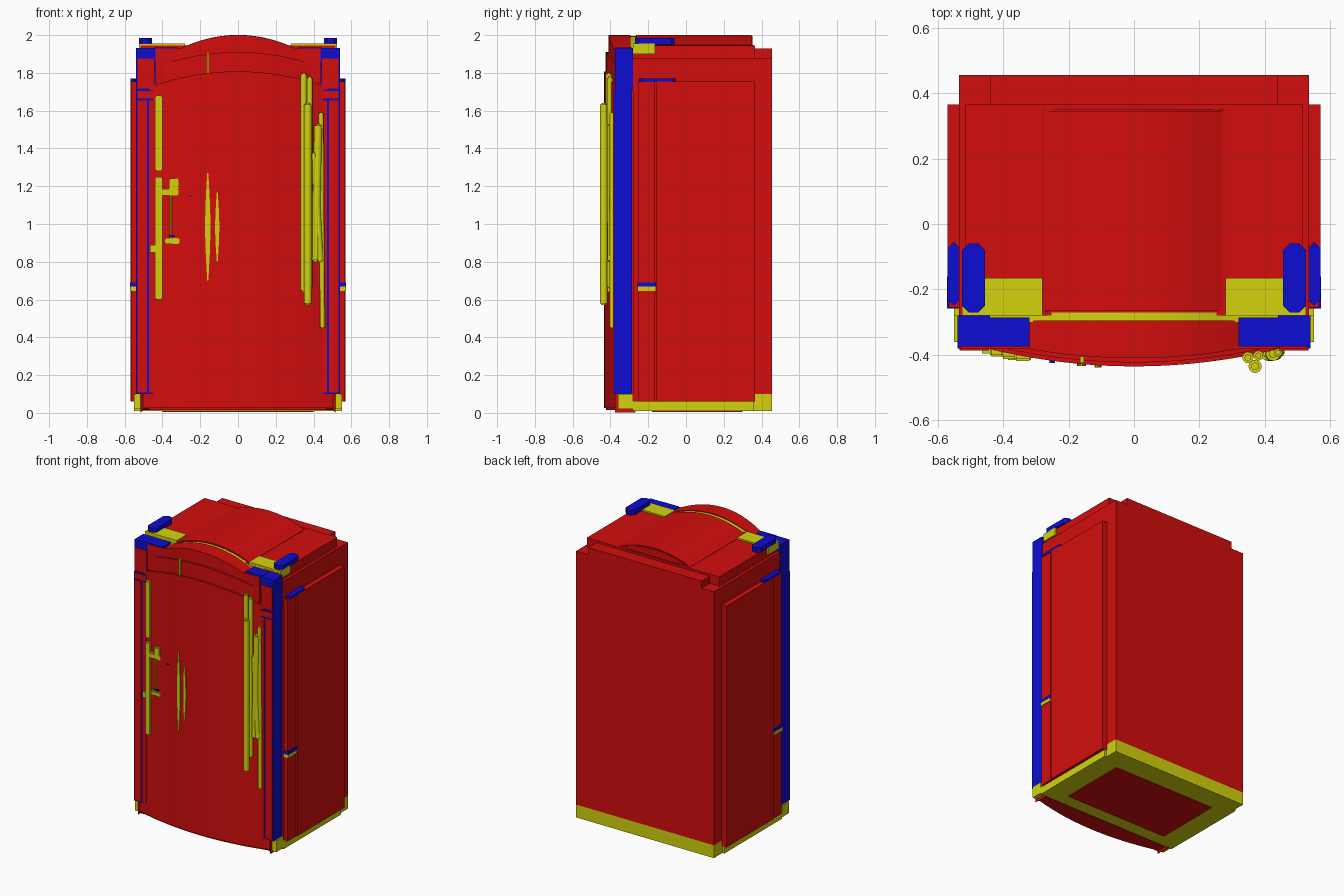
import bpy, bmesh, math
from mathutils import Vector

if "Cube" in bpy.data.objects:
    bpy.data.objects.remove(bpy.data.objects["Cube"])


def material(name, rgb):
    m = bpy.data.materials.new(name)
    m.use_nodes = True
    m.diffuse_color = (*rgb, 1)
    m.node_tree.nodes["Principled BSDF"].inputs["Base Color"].default_value = (*rgb, 1)
    return m


RED = material("red", (0.65, 0.004, 0.004))
BLUE = material("blue", (0.004, 0.004, 0.65))
YELLOW = material("yellow", (0.65, 0.65, 0.004))


def finish(name, bm, mat, smooth=False):
    bmesh.ops.recalc_face_normals(bm, faces=bm.faces)
    me = bpy.data.meshes.new(name)
    bm.to_mesh(me)
    bm.free()
    me.materials.append(mat)
    ob = bpy.data.objects.new(name, me)
    bpy.context.collection.objects.link(ob)
    if smooth:
        bpy.context.view_layer.objects.active = ob
        ob.select_set(True)
        bpy.ops.object.shade_smooth_by_angle(angle=math.radians(35))
        ob.select_set(False)
    return ob


def box(name, x, y, z, mat, bevel=0):
    bm = bmesh.new()
    bmesh.ops.create_cube(bm, size=1)
    for v in bm.verts:
        v.co = [a + (b - a) * (c + 0.5) for (a, b), c in zip((x, y, z), v.co)]
    if bevel:
        bmesh.ops.bevel(bm, geom=bm.edges[:], offset=bevel, segments=2, affect='EDGES')
    return finish(name, bm, mat)


def pair(name, x, y, z, mat):
    box("left_" + name, x, y, z, mat)
    box("right_" + name, (-x[1], -x[0]), y, z, mat)


def arched_slab(name, half, front, back, bottom, top, mat, steps=24, bevel=0.0):
    """Slab whose front, bottom and top are functions of x."""
    bm = bmesh.new()
    rings = []
    for i in range(steps + 1):
        x = half * (2 * i / steps - 1)
        rings.append([bm.verts.new(p) for p in (
            (x, front(x), bottom(x)), (x, back, bottom(x)),
            (x, back, top(x)), (x, front(x), top(x)))])
    for a, b in zip(rings, rings[1:]):
        for j in range(4):
            k = (j + 1) % 4
            bm.faces.new((a[j], a[k], b[k], b[j]))
    bm.faces.new(rings[0])
    bm.faces.new(rings[-1][::-1])
    if bevel:
        bm.normal_update()
        sharp = [e for e in bm.edges if e.calc_face_angle(0) > 1]
        bmesh.ops.bevel(bm, geom=sharp, offset=bevel, segments=2, affect='EDGES')
    return finish(name, bm, mat, True)


def rod(name, start, end, r, mat=YELLOW):
    a, b = Vector(start), Vector(end)
    bm = bmesh.new()
    bmesh.ops.create_cone(bm, cap_ends=True, segments=16, radius1=r, radius2=r,
                          depth=(b - a).length)
    bmesh.ops.bevel(bm, geom=[e for e in bm.edges if e.calc_face_angle(0) > 1],
                    offset=r * 0.4, segments=2, affect='EDGES')
    turn = (b - a).to_track_quat('Z', 'Y').to_matrix()
    for v in bm.verts:
        v.co = turn @ v.co + (a + b) / 2
    return finish(name, bm, mat, True)


def lens(name, x, z0, z1, width):
    """Thin crescent strip standing just proud of the door."""
    bm = bmesh.new()
    n = 12
    rows = []
    for i in range(n + 1):
        t = i / n
        w = width * (0.2 + 0.8 * math.sin(math.pi * t))
        z = z0 + (z1 - z0) * t
        y = door_front(x)
        rows.append([bm.verts.new((px, py, z)) for px, py in (
            (x - w / 2, y - 0.006), (x + w / 2, y - 0.006), (x + w / 2, y + 0.01), (x - w / 2, y + 0.01))])
    for a, b in zip(rows, rows[1:]):
        for j in range(4):
            k = (j + 1) % 4
            bm.faces.new((a[j], a[k], b[k], b[j]))
    bm.faces.new(rows[0])
    bm.faces.new(rows[-1])
    finish(name, bm, YELLOW)


def octagon_cap(name, x, y, z):
    """Hinge cover with chamfered ends."""
    bm = bmesh.new()
    c = 0.02
    pts = [(x[0] + c, y[0]), (x[1] - c, y[0]), (x[1], y[0] + c), (x[1], y[1] - c),
           (x[1] - c, y[1]), (x[0] + c, y[1]), (x[0], y[1] - c), (x[0], y[0] + c)]
    f = bm.faces.new([bm.verts.new((*p, z[0])) for p in pts])
    ext = bmesh.ops.extrude_face_region(bm, geom=[f])
    for v in ext["geom"]:
        if isinstance(v, bmesh.types.BMVert):
            v.co.z = z[1]
    finish(name, bm, BLUE)


def door_front(x):
    return -0.435 + 0.055 * (x / 0.45) ** 2


def door_top(x):
    return 1.82 - 0.10 * (x / 0.52) ** 2


def band_top(x):
    return 1.91 - 0.11 * (x / 0.52) ** 2


def crown_top(x):
    return max(2.0 - 0.06 * (x / 0.28) ** 2, 1.88)


# Cabinet
box("cabinet", (-0.535, 0.535), (-0.28, 0.365), (0.06, 1.88), RED)
box("back_panel", (-0.535, 0.535), (0.36, 0.455), (0.1, 1.88), RED)
box("back_top_rail", (-0.44, 0.44), (0.36, 0.455), (1.88, 1.93), RED)
box("top_plate", (-0.515, 0.515), (-0.28, 0.365), (1.88, 1.945), RED)
arched_slab("crown", 0.28, lambda x: -0.27, 0.352, lambda x: 1.92,
            lambda x: crown_top(x) + 0.001, RED, bevel=0.006)

# Base
box("base", (-0.535, 0.535), (-0.28, 0.455), (0.01, 0.1), YELLOW)
box("underside_panel", (-0.40, 0.40), (-0.18, 0.30), (0.004, 0.012), RED)
pair("base_rail", (0.53, 0.55), (-0.28, 0.36), (0.01, 0.062), YELLOW)
pair("base_foot", (0.515, 0.55), (-0.36, -0.28), (0.02, 0.10), YELLOW)

# Side doors with their hinges
pair("side_panel", (0.53, 0.57), (-0.155, 0.365), (0.06, 1.755), RED)
pair("side_front_panel", (0.53, 0.565), (-0.255, -0.165), (0.06, 1.755), RED)
pair("side_hinge_lower", (0.53, 0.572), (-0.258, -0.16), (0.645, 0.668), YELLOW)
pair("side_hinge_upper", (0.53, 0.572), (-0.258, -0.16), (0.668, 0.69), BLUE)
octagon_cap("left_side_top_hinge", (0.53, 0.57), (-0.25, -0.055), (1.752, 1.77))
octagon_cap("right_side_top_hinge", (-0.57, -0.53), (-0.25, -0.055), (1.752, 1.77))

# Curved front door, header band and arch
zero = lambda x: 0.0
arched_slab("front_door", 0.515, door_front, -0.28, lambda x: 0.015, door_top, RED, bevel=0.012)
arched_slab("header_band", 0.515, lambda x: door_front(x) + 0.012, -0.285, door_top, band_top, RED)
arched_slab("header_arch", 0.46, lambda x: door_front(x) + 0.025, -0.295, band_top, crown_top, RED)
arched_slab("arch_seal", 0.44, lambda x: -0.3, -0.27, lambda x: 1.85,
            lambda x: max(crown_top(x) - 0.006, 1.925), YELLOW)

# Posts: blue cores with red front plates
pair("post", (0.44, 0.54), (-0.38, -0.285), (0.1, 1.71), BLUE)
pair("post_inner_plate", (0.443, 0.472), (-0.386, -0.378), (0.108, 1.655), RED)
pair("post_outer_plate", (0.482, 0.533), (-0.386, -0.378), (0.108, 1.655), RED)
pair("post_cap_plate", (0.443, 0.533), (-0.386, -0.378), (1.665, 1.703), RED)
pair("header_outer_block", (0.44, 0.54), (-0.375, -0.28), (1.71, 1.932), BLUE)
pair("header_inner_block", (0.32, 0.445), (-0.375, -0.285), (1.85, 1.934), BLUE)
pair("header_outer_plate", (0.445, 0.532), (-0.382, -0.373), (1.718, 1.877), RED)
pair("header_inner_plate", (0.30, 0.436), (-0.382, -0.373), (1.75, 1.928), RED)

# Top hinges
pair("top_hinge_base", (0.28, 0.525), (-0.28, -0.165), (1.9, 1.955), YELLOW)
octagon_cap("left_top_hinge", (0.455, 0.525), (-0.27, -0.06), (1.95, 1.985))
octagon_cap("right_top_hinge", (-0.525, -0.455), (-0.27, -0.06), (1.95, 1.985))

# Rods on the left of the door
rod("front_rod", (0.37, -0.435, 0.57), (0.37, -0.435, 1.64), 0.02)
rod("tall_rod", (0.348, -0.408, 0.64), (0.348, -0.408, 1.80), 0.017)
rod("middle_rod", (0.38, -0.402, 0.66), (0.38, -0.402, 1.78), 0.015)
rod("wide_rod", (0.41, -0.396, 0.80), (0.425, -0.396, 1.53), 0.022)
rod("slanted_rod", (0.435, -0.398, 0.80), (0.405, -0.398, 1.38), 0.018)
rod("outer_rod", (0.447, -0.392, 0.45), (0.44, -0.392, 1.59), 0.013)

# Bars and latch on the right of the door
box("upper_bar", (-0.44, -0.40), (-0.405, -0.37), (1.28, 1.68), YELLOW, 0.005)
box("lower_bar", (-0.44, -0.40), (-0.405, -0.37), (0.6, 1.25), YELLOW, 0.005)
box("bar_spur", (-0.465, -0.435), (-0.395, -0.37), (0.85, 0.89), YELLOW)
box("latch_upper_arm", (-0.405, -0.31), (-0.412, -0.385), (1.15, 1.185), YELLOW, 0.005)
box("latch_upper_head", (-0.365, -0.315), (-0.418, -0.39), (1.18, 1.24), YELLOW, 0.005)
box("latch_lower_arm", (-0.39, -0.31), (-0.415, -0.385), (0.895, 0.925), YELLOW, 0.005)
box("latch_clip", (-0.365, -0.335), (-0.412, -0.39), (0.93, 0.942), BLUE)
rod("latch_wire", (-0.355, -0.404, 0.92), (-0.355, -0.404, 1.15), 0.005)
box("latch_dot", (-0.258, -0.242), (-0.425, -0.41), (1.145, 1.152), BLUE)

# Crescent strips on the door
lens("long_crescent", -0.16, 0.70, 1.27, 0.028)
lens("short_crescent", -0.11, 0.80, 1.17, 0.022)
box("header_strip", (-0.165, -0.153), (-0.425, -0.405), (1.80, 1.91), YELLOW)
